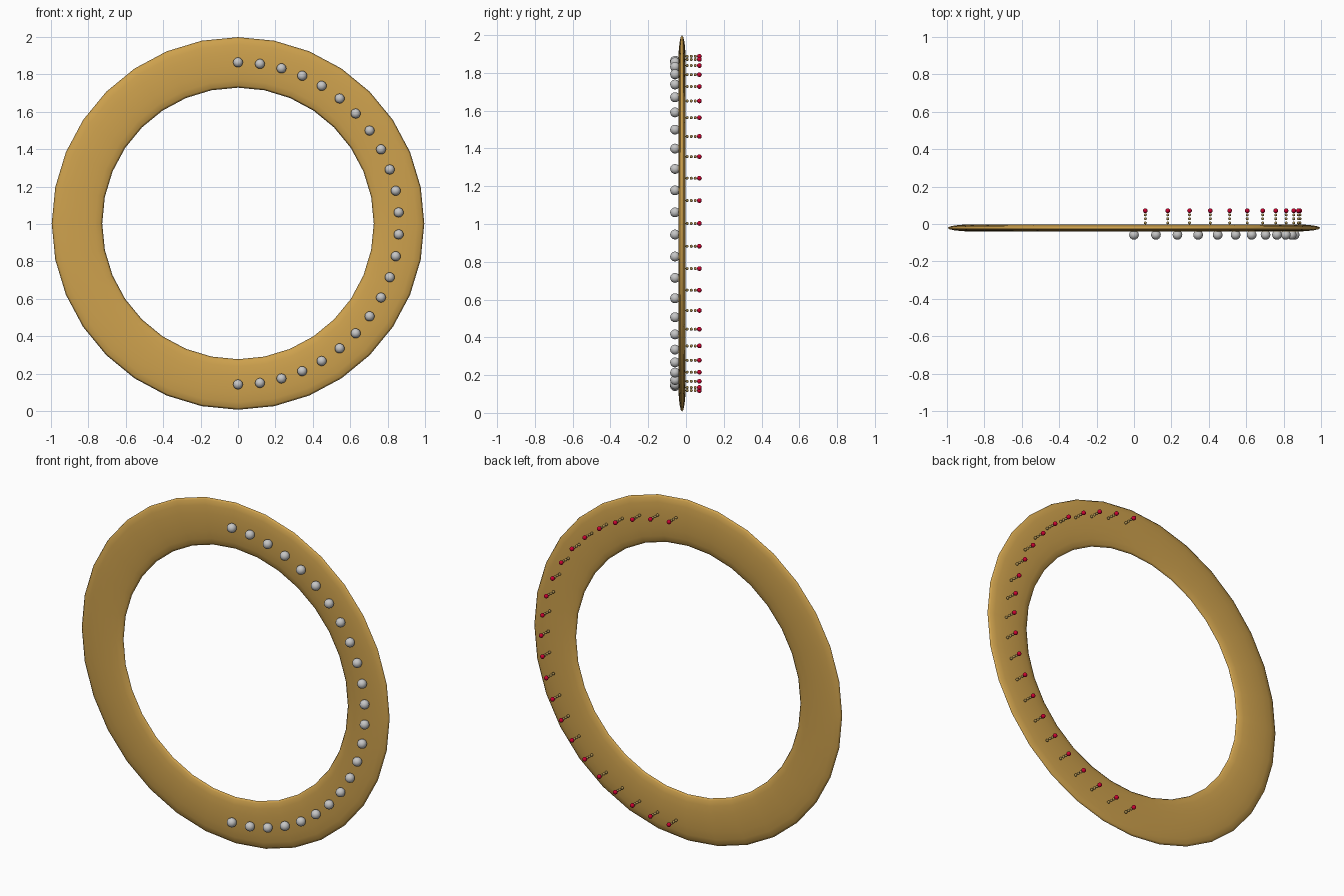
import bpy, bmesh, math
from mathutils import Matrix, Vector

if "Cube" in bpy.data.objects:
    bpy.data.objects.remove(bpy.data.objects["Cube"])

CZ, CY = 1.003, -0.021       # ring centre
R, MINOR, HALF = 0.861, 0.135, 0.019


def material(name, rgb):
    m = bpy.data.materials.new(name)
    m.diffuse_color = (*rgb, 1)
    m.use_nodes = True
    m.node_tree.nodes["Principled BSDF"].inputs["Base Color"].default_value = m.diffuse_color
    return m


gold = material("gold", (0.62, 0.36, 0.075))
dull_gold = material("dull gold", (0.40, 0.27, 0.08))
silver = material("silver", (0.56, 0.56, 0.56))
red = material("red", (0.60, 0.0, 0.03))


def balls(name, centres, radius, mat, u=16, v=10):
    # one object holding a row of small spheres
    bm = bmesh.new()
    for c in centres:
        bmesh.ops.create_uvsphere(bm, u_segments=u, v_segments=v, radius=radius,
                                  matrix=Matrix.Translation(c))
    for f in bm.faces:
        f.smooth = True
    me = bpy.data.meshes.new(name)
    bm.to_mesh(me)
    bm.free()
    me.materials.append(mat)
    ob = bpy.data.objects.new(name, me)
    bpy.context.collection.objects.link(ob)


def on_arc(radius, angle, y):
    # angle runs clockwise from the top, seen from the front
    return Vector((radius * math.sin(angle), y, CZ + radius * math.cos(angle)))


# flattened ring
bpy.ops.mesh.primitive_torus_add(major_segments=32, minor_segments=16,
                                 major_radius=R, minor_radius=MINOR)
ring = bpy.context.object
ring.name = "ring"
ring.data.transform(Matrix.Translation((0, CY, CZ)) @ Matrix.Rotation(math.pi / 2, 4, 'X')
                    @ Matrix.Diagonal((1, 1, HALF / MINOR, 1)))
ring.data.materials.append(gold)
bpy.ops.object.shade_smooth()

# silver balls along the right half of the front
N = 24
STEP = math.pi / (N - 1)
balls("front_balls", [on_arc(0.861, i * STEP, -0.058) for i in range(N)], 0.026, silver)

# beaded pins with red tips on the back, set between the balls
pins = [(i + 0.5) * STEP for i in range(N - 1)]
balls("pin_beads", [on_arc(0.887, a, y) for a in pins for y in (0.006, 0.028, 0.049)],
      0.008, dull_gold, 12, 8)
balls("pin_tips", [on_arc(0.887, a, 0.071) for a in pins], 0.0125, red, 12, 8)
